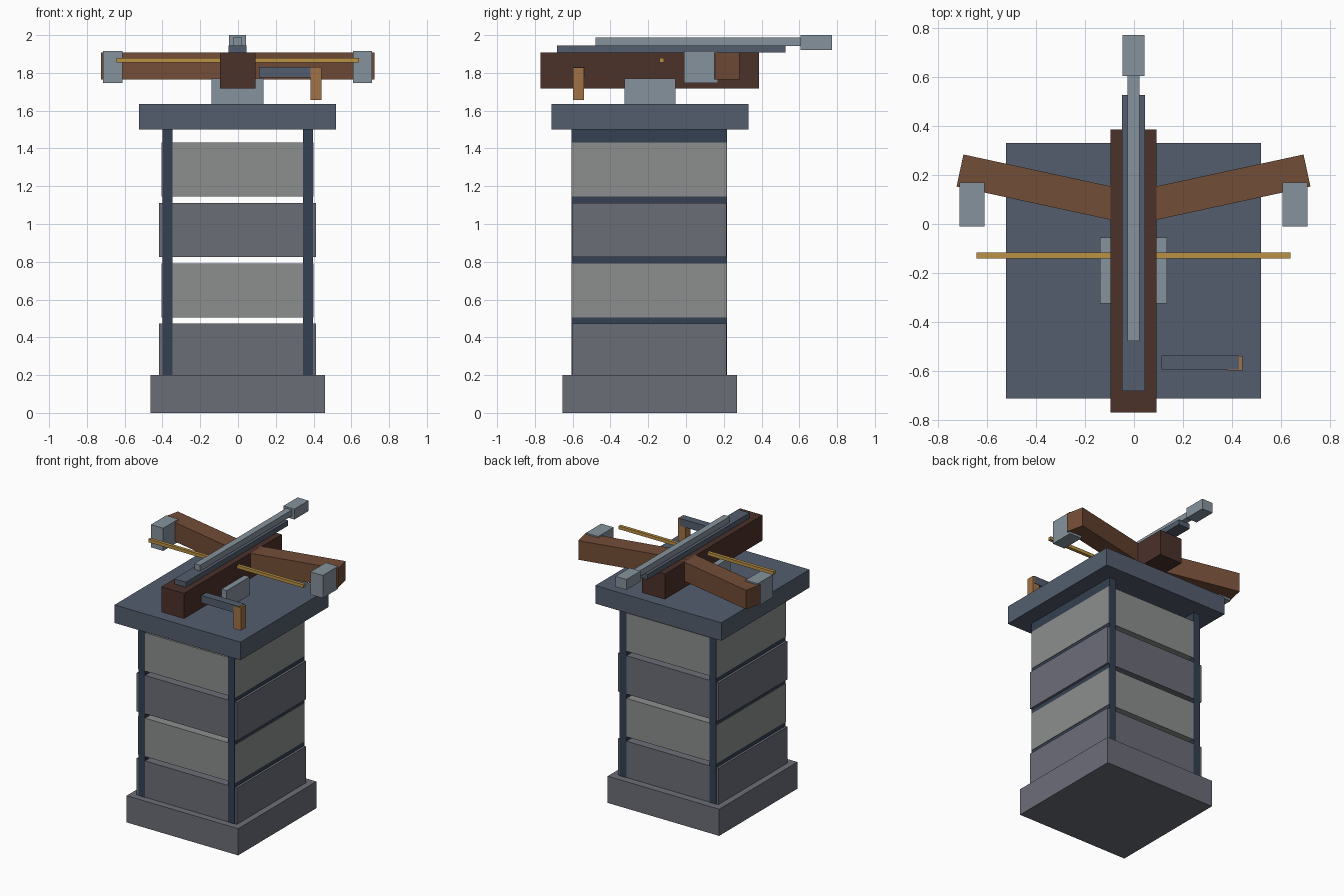
import bpy
from mathutils import Matrix, Vector

if "Cube" in bpy.data.objects:
    bpy.data.objects.remove(bpy.data.objects["Cube"])

CX = -0.002  # symmetry axis of the model


def material(name, rgb):
    m = bpy.data.materials.new(name)
    m.diffuse_color = (*[(c / 255) ** 2.2 for c in rgb], 1)
    m.use_nodes = True
    m.node_tree.nodes["Principled BSDF"].inputs["Base Color"].default_value = m.diffuse_color
    return m


DARK_STONE = material("dark_stone", (107, 109, 119))
LIGHT_STONE = material("light_stone", (139, 140, 140))
IRON = material("dark_iron", (55, 66, 82))
SLATE = material("slate", (84, 94, 110))
STEEL = material("steel", (132, 145, 155))
WALNUT = material("dark_wood", (76, 52, 46))
WOOD = material("bow_wood", (114, 78, 58))
GRIP = material("grip_wood", (160, 114, 72))
CORD = material("cord", (186, 144, 70))


def box(name, x, y, z, mat, turn=0):
    """Box from (min, max) ranges, optionally turned about z."""
    size = Vector([r[1] - r[0] for r in (x, y, z)])
    centre = Vector([(r[0] + r[1]) / 2 for r in (x, y, z)])
    h = size / 2
    v = [(sx * h.x, sy * h.y, sz * h.z)
         for sx in (-1, 1) for sy in (-1, 1) for sz in (-1, 1)]
    f = [(0, 1, 3, 2), (4, 6, 7, 5), (0, 4, 5, 1),
         (2, 3, 7, 6), (0, 2, 6, 4), (1, 5, 7, 3)]
    me = bpy.data.meshes.new(name)
    me.from_pydata(v, [], f)
    me.materials.append(mat)
    ob = bpy.data.objects.new(name, me)
    ob.matrix_world = Matrix.Translation(centre) @ Matrix.Rotation(turn, 4, 'Z')
    bpy.context.collection.objects.link(ob)
    return ob


def mid(half, off=0.0):
    """Range of given half width about the symmetry axis."""
    return (CX + off - half, CX + off + half)


# Tower: plinth, alternating stone courses, platform
box("plinth", mid(0.462), (-0.655, 0.27), (0, 0.2), DARK_STONE)
for i in range(4):
    z = 0.185 + 0.32 * i
    dark = i % 2 == 0
    box(f"stone_course_{i + 1}", mid(0.416 if dark else 0.402), (-0.604, 0.214),
        (z, z + 0.287), DARK_STONE if dark else LIGHT_STONE)
box("platform", mid(0.522), (-0.713, 0.331), (1.5, 1.635), SLATE)

# Crossbow bed
box("pivot_block", mid(0.137), (-0.326, -0.055), (1.635, 1.77), STEEL)
box("stock", mid(0.094), (-0.77, 0.387), (1.717, 1.907), WALNUT)
box("bolt_rail", mid(0.048), (-0.682, 0.528), (1.907, 1.945), SLATE)
box("bolt_shaft", mid(0.024), (-0.479, 0.605), (1.943, 1.988), STEEL)
box("bolt_head", mid(0.045), (0.605, 0.773), (1.922, 2.0), STEEL)

# Mirrored parts: iron side plates, bow arms, arm caps
for s, side in ((-1, "left"), (1, "right")):
    box(f"{side}_side_plate", mid(0.027, s * 0.372), (-0.607, 0.217),
        (0.2, 1.5), IRON)
    box(f"{side}_bow_arm", mid(0.33, s * 0.387), (0.082, 0.216),
        (1.764, 1.907), WOOD, s * 0.213)
    box(f"{side}_arm_cap", mid(0.051, s * 0.661), (-0.011, 0.17),
        (1.747, 1.917), STEEL)

# Bowstring and winding crank
box("bowstring", mid(0.642), (-0.141, -0.117), (1.854, 1.878), CORD)
box("crank_bar", (0.112, 0.43), (-0.595, -0.537), (1.775, 1.831), SLATE)
box("crank_handle", (0.383, 0.443), (-0.599, -0.54), (1.656, 1.828), GRIP)
